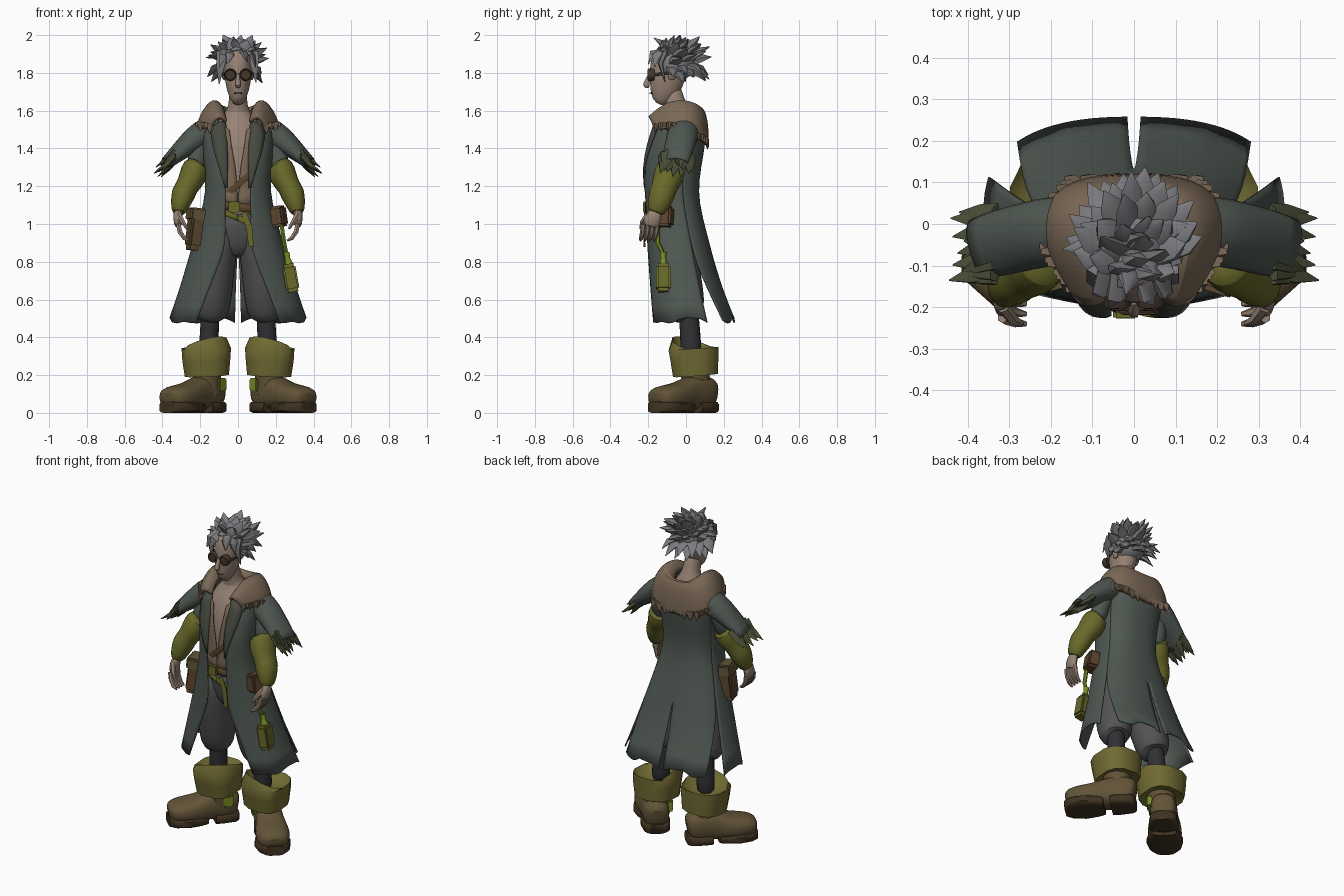
import bpy, bmesh, math, random
from mathutils import Vector, Matrix, Euler

random.seed(4)
COAT, FUR, SKIN, HAIR = (80, 88, 82), (122, 104, 86), (150, 130, 116), (122, 122, 126)
OLIVE, BOOT, SOLE, CUFF = (104, 104, 46), (98, 84, 58), (66, 54, 38), (112, 106, 54)
PANTS, DARK, LEATHER, GREEN = (84, 84, 86), (52, 52, 56), (92, 70, 48), (120, 140, 40)
UP, MATS = (0, 0, 1), {}

def finish(name, bm, rgb, mirror=False, sub=0, thick=0):
    bmesh.ops.recalc_face_normals(bm, faces=bm.faces)
    me = bpy.data.meshes.new(name)
    bm.to_mesh(me)
    bm.free()
    ob = bpy.data.objects.new(name, me)
    bpy.context.collection.objects.link(ob)
    if rgb not in MATS:
        MATS[rgb] = bpy.data.materials.new("paint")
        MATS[rgb].diffuse_color = [(c / 255) ** 2.2 for c in rgb] + [1]
    me.materials.append(MATS[rgb])
    if mirror:
        ob.modifiers.new("mirror", 'MIRROR')
    if sub:
        s = ob.modifiers.new("subsurf", 'SUBSURF')
        s.levels = s.render_levels = sub
        s.boundary_smooth = 'PRESERVE_CORNERS'
    if thick:
        t = ob.modifiers.new("thick", 'SOLIDIFY')
        t.thickness, t.offset = thick, 0

def skin_rows(bm, rows, closed):
    vs = [[bm.verts.new(p) for p in r] for r in rows]
    n = len(vs[0])
    for a, b in zip(vs, vs[1:]):
        for i in range(n if closed else n - 1):
            j = (i + 1) % n
            bm.faces.new((a[i], a[j], b[j], b[i]))
    return vs

def sheet(name, rows, rgb, **kw):
    bm = bmesh.new()
    skin_rows(bm, rows, False)
    finish(name, bm, rgb, **kw)

def add_tube(bm, pts, n=10, ref=(0, 1, 0), power=1.0, caps=True):
    """pts: (x, y, z, half width[, half depth])"""
    c = [Vector(p[:3]) for p in pts]
    rows, last = [], None
    for i, p in enumerate(pts):
        t = (c[min(i + 1, len(c) - 1)] - c[max(i - 1, 0)]).normalized()
        s = t.cross(Vector(ref)).normalized()
        u = s.cross(t)
        if last:
            s, u = (-a if a.dot(b) < 0 else a for a, b in zip((s, u), last))
        last = s, u
        turns = [2 * math.pi * (k + .5) / n for k in range(n)]
        cs = [[math.copysign(abs(v) ** power, v) for v in (math.cos(a), math.sin(a))] for a in turns]
        rows.append([c[i] + s * co * p[3] + u * si * p[-1] for co, si in cs])
    vs = skin_rows(bm, rows, True)
    if caps:
        bm.faces.new(vs[0])
        bm.faces.new(vs[-1])

def tube(name, pts, rgb, n=10, ref=(0, 1, 0), power=1.0, caps=True, **kw):
    bm = bmesh.new()
    add_tube(bm, pts, n, ref, power, caps)
    finish(name, bm, rgb, **kw)

def box(name, loc, size, rgb, rot=(0, 0, 0), mirror=False):
    bm = bmesh.new()
    bmesh.ops.create_cube(bm, size=1)
    bmesh.ops.bevel(bm, geom=bm.edges[:], offset=0.12, segments=2, affect='EDGES')
    bm.transform(Matrix.LocRotScale(Vector(loc), Euler(rot), Vector(size)))
    finish(name, bm, rgb, mirror)

def add_spike(bm, base, tip, r, bend=(0, 0, 0)):
    base, tip = Vector(base), Vector(tip)
    mid = base.lerp(tip, 0.5) + Vector(bend)
    ref = (0.31, 0.2, 0.93) if abs((tip - base).normalized().z) < 0.8 else (0, 1, 0)
    add_tube(bm, [(*base, r, r * .5), (*mid, r * .75, r * .4), (*tip, .002, .002)], 5, ref)

# boots, splayed outwards
def foot(s):
    return 0.168 + 0.7 * s, 0.065 - 0.78 * s

tube("boot_foot", [(*foot(s), z, w, h) for s, z, w, h in (
    (-.095, .10, .05, .06), (-.075, .105, .075, .085), (0, .11, .083, .10), (.07, .105, .082, .09),
    (.13, .09, .098, .072), (.21, .085, .104, .066), (.27, .08, .088, .056), (.295, .075, .055, .035))],
    BOOT, 12, UP, .75, mirror=True, sub=1)
for name, rows in (("boot_sole", ((.08, .07), (.12, .09), (.19, .106), (.26, .09), (.295, .055))),
                   ("boot_heel", ((-.095, .05), (-.075, .076), (0, .086), (.04, .083)))):
    tube(name, [(*foot(s), .03, w, .03) for s, w in rows], SOLE, 12, UP, .45, mirror=True)
tube("boot_shaft", [(.165, .06, .10, .08), (.165, .05, .19, .078), (.165, .045, .26, .09)], BOOT, 12, mirror=True)
tube("boot_cuff", [(.165, .05, .215, .08, .09), (.165, .05, .20, .12, .122), (.168, .045, .28, .13, .13),
     (.168, .04, .34, .134, .136), (.168, .04, .355, .118, .12), (.16, .03, .31, .06, .07)],
     CUFF, 12, power=.75, mirror=True)
box("boot_patch", (.09, .03, .15), (.03, .06, .07), GREEN, (0, 0, .7), True)

# legs and baggy trousers
tube("lower_leg", [(.16, .03, .28, .055), (.155, .025, .36, .056, .06), (.15, .02, .46, .05, .055),
     (.145, .01, .56, .06)], DARK, 10, mirror=True, sub=1)
tube("trouser_leg", [(.145, .01, .50, .05), (.145, .005, .505, .088), (.14, -.005, .57, .107, .112),
     (.125, -.03, .70, .106, .118), (.112, -.05, .82, .104, .12), (.09, -.055, .94, .10, .12),
     (.075, -.06, 1.04, .085, .11)], PANTS, 12, mirror=True, sub=1)
tube("trouser_seat", [(0, -.05, .82, .04, .07), (0, -.05, .88, .12, .11), (0, -.06, 1.0, .15, .125),
     (0, -.07, 1.08, .14, .12)], PANTS, 14, sub=1)

# torso, neck and open shirt
tube("torso", [(0, -.07, 1.02, .14, .12), (0, -.075, 1.16, .13, .115), (0, -.07, 1.32, .15, .13),
     (0, -.055, 1.46, .15, .125), (0, -.04, 1.55, .11, .09), (0, -.045, 1.60, .055, .06),
     (0, -.065, 1.66, .048, .055), (0, -.08, 1.74, .045, .05)], SKIN, 16, sub=1)
sheet("shirt_edge", [[(x, -.205, z), (.05, -.21, z + .01), (.085, -.19, z + .02)] if z < 1.4 else
      [(.045, -.18, z), (.075, -.17, z + .02), (.10, -.13, z + .02)] for z, x in
      ((1.08, .002), (1.2, .004), (1.3, .012), (1.38, .03), (1.50, 0))], FUR, mirror=True, sub=1, thick=.006)

# long coat: height, front y, back y, half width, front edge, slit start, slit end, back edge (degrees)
COAT_ROWS = [
    (1.60, -.09, .07, .11, 50, 110, 110, 180), (1.54, -.165, .10, .185, 32, 110, 110, 180),
    (1.42, -.205, .10, .185, 24, 110, 110, 180), (1.30, -.23, .075, .175, 18, 110, 110, 180),
    (1.17, -.22, .06, .165, 18, 110, 110, 180), (1.05, -.21, .08, .195, 16, 110, 110, 180),
    (.90, -.205, .12, .235, 11, 110, 110, 180), (.80, -.20, .145, .265, 16, 110, 113, 179.6),
    (.66, -.20, .19, .305, 25, 108, 122, 179), (.49, -.20, .255, .36, 33, 107, 133, 178.8)]

def coat_point(row, deg):
    z, yf, yb, rx = row[:4]
    s, c = math.sin(math.radians(deg)), math.cos(math.radians(deg))
    rag = random.uniform(-.02, .02) if z < .5 else 0
    x = 0 if deg == 180 else rx * abs(s) ** .8
    return x, (yf + yb) / 2 - (yb - yf) / 2 * math.copysign(abs(c) ** .8, c), z + rag

for name, a in (("coat_front", 4), ("coat_back", 6)):
    sheet(name, [[coat_point(r, (r[a] * (9 - k) + r[a + 1] * k) / 9) for k in range(10)] for r in COAT_ROWS],
          COAT, mirror=True, sub=1, thick=.008)
sheet("lapel", [[(.065, -.155, 1.54), (.10, -.17, 1.55), (.145, -.155, 1.50)],
      [(.055, -.195, 1.42), (.09, -.21, 1.43), (.135, -.195, 1.40)],
      [(.055, -.222, 1.30), (.075, -.23, 1.30), (.10, -.225, 1.30)],
      [(.058, -.215, 1.19), (.062, -.22, 1.19), (.068, -.217, 1.19)]], (72, 76, 66), mirror=True, sub=1, thick=.008)

# fur collar: inner, ridge, outer and hanging edge, from front to back
COLLAR = [
    [(.065, -.17, 1.54), (.095, -.20, 1.575), (.135, -.18, 1.54), (.145, -.16, 1.50)],
    [(.08, -.11, 1.60), (.122, -.10, 1.675), (.19, -.08, 1.57), (.205, -.075, 1.51)],
    [(.085, -.01, 1.61), (.13, .02, 1.68), (.215, .02, 1.565), (.228, .025, 1.47)],
    [(.06, .045, 1.58), (.10, .08, 1.64), (.155, .10, 1.53), (.15, .108, 1.43)],
    [(0, .055, 1.57), (0, .09, 1.62), (0, .115, 1.52), (0, .112, 1.41)]]
sheet("fur_collar", COLLAR, FUR, mirror=True, sub=2, thick=.02)
bm = bmesh.new()
for a, b in zip(COLLAR, COLLAR[1:]):
    for k in range(6):
        p = Vector(a[3]).lerp(Vector(b[3]), (k + random.random() * .6) / 6)
        out = Vector((p.x, p.y, 0)).normalized() * random.uniform(.002, .01)
        add_spike(bm, p + Vector((0, 0, .03)), p + out - Vector((0, 0, random.uniform(0, .025))), .022)
finish("fur_tufts", bm, FUR, True)

# ragged sleeves
tube("sleeve", [(.12, -.01, 1.51, .07, .07), (.19, -.015, 1.48, .085, .075), (.26, -.03, 1.425, .08, .06),
     (.32, -.045, 1.375, .08, .043), (.375, -.06, 1.325, .072, .03)], COAT, 12, UP, caps=False,
     mirror=True, sub=1, thick=.008)
bm = bmesh.new()
for k in range(12):
    a = 2 * math.pi * k / 12
    b = Vector((.335, -.05 + .07 * math.cos(a), 1.36 + .028 * math.sin(a)))
    add_spike(bm, b, b + Vector((random.uniform(.07, .11), random.uniform(-.03, .01), random.uniform(-.095, -.06))), .032)
finish("sleeve_rags", bm, (76, 80, 58), True)

# arms, padded gauntlets and hands
tube("upper_arm", [(.17, -.02, 1.48, .05), (.215, -.04, 1.38, .055), (.225, -.07, 1.27, .055)], COAT, mirror=True, sub=1)
tube("gauntlet", [(.215, -.07, 1.315, .05), (.222, -.075, 1.31, .075, .085), (.24, -.095, 1.245, .077, .085),
     (.272, -.115, 1.195, .06, .07), (.288, -.125, 1.165, .07, .075), (.308, -.145, 1.10, .052, .062),
     (.316, -.165, 1.05, .036, .045)], OLIVE, 12, mirror=True, sub=1)
tube("palm", [(.312, -.155, 1.08, .028, .035), (.322, -.175, 1.03, .025, .045), (.315, -.19, .98, .02, .05)],
     SKIN, mirror=True, sub=1)
bm = bmesh.new()
for y in (-.225, -.201, -.177, -.153):
    add_tube(bm, [(.316, y, 1.0, .014), (.308, y - .004, .96, .014), (.285, y - .012, .925, .012), (.26, y - .016, .912, .006)], 6)
add_tube(bm, [(.315, -.20, 1.05, .016), (.292, -.23, 1.01, .014), (.27, -.24, .975, .007)], 6)
finish("fingers", bm, SKIN, True)

# head and face
tube("head", [(0, y, z, w, d) for y, z, w, d in (
    (-.155, 1.64, .022, .025), (-.137, 1.66, .04, .056), (-.12, 1.70, .057, .077), (-.105, 1.74, .067, .09),
    (-.095, 1.80, .075, .10), (-.085, 1.86, .078, .105), (-.075, 1.91, .066, .085), (-.07, 1.945, .03, .04))], SKIN, 16, sub=1)
tube("nose", [(0, -.185, 1.80, .009, .01), (0, -.205, 1.76, .013, .014), (0, -.213, 1.735, .018, .023),
     (0, -.198, 1.72, .012, .01)], SKIN, 8, sub=1)
tube("mouth", [(-.022, -.178, 1.692, .003), (0, -.192, 1.693, .003), (.022, -.178, 1.692, .003)], LEATHER, 6, UP)
tube("ear", [(.066, -.08, 1.76, .012, .02), (.085, -.07, 1.79, .008, .026), (.08, -.068, 1.82, .004, .015)],
     SKIN, 8, mirror=True, sub=1)
tube("goggle_rim", [(.038, -.17, 1.79, .031), (.041, -.196, 1.79, .033), (.041, -.204, 1.79, .028),
     (.041, -.198, 1.79, .025)], (70, 56, 46), 14, UP, mirror=True)
tube("goggle_strap", [(.065, -.175, 1.79, .004, .008), (.081, -.12, 1.795, .004, .008),
     (.083, -.05, 1.80, .004, .008)], DARK, 6, UP, mirror=True)

# spiky hair: a cap with big swept locks
bm = bmesh.new()
bmesh.ops.create_uvsphere(bm, u_segments=16, v_segments=10, radius=1)
bm.transform(Matrix.LocRotScale(Vector((0, -.05, 1.85)), Euler((.45, 0, 0)), Vector((.10, .112, .095))))
finish("hair_cap", bm, HAIR)
bm = bmesh.new()
for i in range(56):
    h = 1 - 1.6 * (i + .5) / 56
    a, q = i * 2.39996, math.sqrt(1 - h * h)
    d = Vector((math.cos(a) * q, math.sin(a) * q, h))
    if d.y < -.3 and d.z < .42:
        continue
    base = Vector((d.x * .07, d.y * .085 - .055, d.z * .075 + 1.85))
    sweep = Vector((d.x * .075, d.y * .06 + .03, d.z * .055 + .02 if d.z > 0 else -.05))
    add_spike(bm, base, base + sweep * random.uniform(.8, 1.3), random.uniform(.034, .046), (d.x * .012, d.y * .01, .01))
for x0, x1, y1, z1 in ((-.06, -.10, -.17, 1.83), (-.03, -.06, -.20, 1.845), (.02, .05, -.195, 1.855),
                       (.06, .095, -.165, 1.83), (-.08, -.10, -.12, 1.74), (.08, .095, -.11, 1.75)):
    add_spike(bm, (x0, -.11, 1.91), (x1, y1, z1), .034, (0, -.025, .02))
for tip in ((-.02, -.17, 1.985), (.015, -.03, 2.0), (-.17, -.06, 1.88), (.15, -.05, 1.87), (.07, .01, 1.98),
            (-.08, -.06, 1.975), (.05, -.12, 1.965), (-.13, 0, 1.93), (.13, .0, 1.93)):
    add_spike(bm, Vector((0, -.07, 1.87)).lerp(Vector(tip), .4), tip, .036, (0, .01, .01))
finish("hair_locks", bm, HAIR)

# belts, strap, pouches and flask
for name, z, tilt, h, rgb in (("waist_belt", 1.09, .02, .022, LEATHER), ("slack_belt", 1.03, .07, .016, OLIVE)):
    ring = [(math.sin(k * math.pi / 12), -.075 - .138 * math.cos(k * math.pi / 12)) for k in range(25)]
    sheet(name, [[(s * w, y, z - tilt * s + v) for w, v in ((.162, -h), (.167, 0), (.162, h))] for s, y in ring], rgb, thick=.01)
tube("chest_strap", [(.06, -.215, 1.26, .018, .005), (-.02, -.215, 1.19, .018, .005), (-.13, -.17, 1.11, .018, .005)], LEATHER, 8)
box("belt_buckle", (-.02, -.218, 1.09), (.06, .02, .06), OLIVE)
tube("belt_tail", [(.03, -.218, 1.06, .016, .005), (.06, -.222, .98, .018, .005), (.07, -.22, .88, .014, .005)], OLIVE, 8)
box("left_pouch", (-.225, -.10, .97), (.075, .12, .22), LEATHER, (0, .12, .25))
box("left_pouch_flap", (-.222, -.10, 1.05), (.085, .13, .07), BOOT, (0, .12, .25))
box("right_pouch", (.215, -.12, 1.04), (.07, .10, .11), LEATHER, (0, -.15, -.3))
box("flask", (.28, -.12, .715), (.07, .075, .15), OLIVE, (0, -.18, 0))
tube("flask_neck", [(.272, -.12, .78, .025), (.262, -.12, .82, .014), (.257, -.12, .85, .018)], GREEN, 8)
tube("flask_cord", [(.258, -.12, .84, .01), (.245, -.15, .90, .012), (.23, -.15, 1.0, .012)], GREEN, 6)
bpy.ops.object.select_all(action='SELECT')
bpy.context.view_layer.objects.active = bpy.data.objects["torso"]
bpy.ops.object.shade_smooth_by_angle(angle=math.radians(50))
